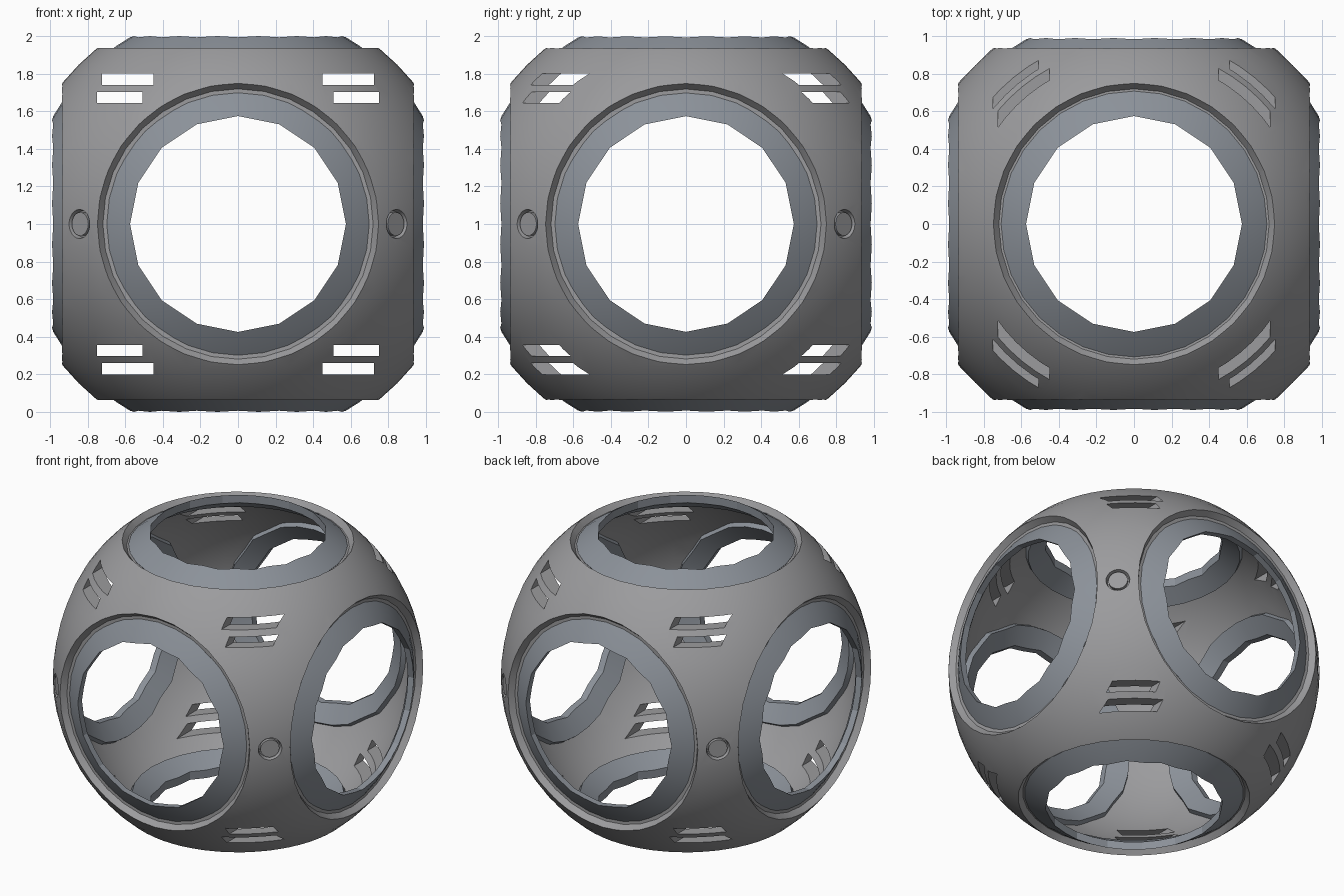
import bpy, bmesh, math
from mathutils import Matrix, Vector

if "Cube" in bpy.data.objects:
    bpy.data.objects.remove(bpy.data.objects["Cube"])

C = Vector((0, 0, 1))          # centre of the ball
R_OUT, R_IN = 1.2, 1.136       # shell radii
AXES = [Vector(a) for a in ((1,0,0), (-1,0,0), (0,1,0), (0,-1,0), (0,0,1), (0,0,-1))]
DIAGONALS = [Vector((x, y, 0)).normalized() for x in (1, -1) for y in (1, -1)]


def material(name, rgb):
    mat = bpy.data.materials.new(name)
    mat.diffuse_color = (*rgb, 1)
    mat.use_nodes = True
    mat.node_tree.nodes["Principled BSDF"].inputs["Base Color"].default_value = mat.diffuse_color
    return mat


SHELL_GREY = material("shell_grey", (0.33, 0.33, 0.34))
RING_GREY = material("ring_grey", (0.26, 0.285, 0.32))


def place(d):
    """Matrix turning local +z to direction d around the ball centre."""
    return Matrix.Translation(C) @ Vector((0, 0, 1)).rotation_difference(d).to_matrix().to_4x4()


def make(name, bm):
    bmesh.ops.recalc_face_normals(bm, faces=bm.faces)
    me = bpy.data.meshes.new(name)
    bm.to_mesh(me)
    bm.free()
    ob = bpy.data.objects.new(name, me)
    bpy.context.collection.objects.link(ob)
    return ob


def finish(ob, mat, angle):
    ob.data.materials.clear()
    ob.data.materials.append(mat)
    bpy.ops.object.select_all(action='DESELECT')
    ob.select_set(True)
    bpy.context.view_layer.objects.active = ob
    bpy.ops.object.shade_smooth_by_angle(angle=math.radians(angle))


def frustum(bm, d, r0, r1, h0, h1, seg):
    bmesh.ops.create_cone(bm, cap_ends=True, segments=seg, radius1=r0, radius2=r1, depth=h1 - h0,
                          matrix=place(d) @ Matrix.Translation((0, 0, (h0 + h1) / 2)))


def sphere(name, r):
    bm = bmesh.new()
    bmesh.ops.create_uvsphere(bm, u_segments=64, v_segments=32, radius=r,
                              matrix=Matrix.Translation(C))
    return make(name, bm)


# cutters: core, six tapered openings, corner slots, button recesses
core = sphere("core_cutter", R_IN)

bm = bmesh.new()
for d in AXES:
    frustum(bm, d, 0.8 * 0.9, 0.8 * 1.24, 0.9, 1.24, 32)
openings = make("opening_cutter", bm)

bm = bmesh.new()
for x0, x1, z0, z1 in ((0.45, 0.725, 0.74, 0.803), (0.51, 0.75, 0.645, 0.703)):
    for sx in (1, -1):
        for sz in (1, -1):
            m = Matrix.Translation((sx * (x0 + x1) / 2, 0, 1 + sz * (z0 + z1) / 2))
            bmesh.ops.create_cube(bm, size=1, matrix=m @ Matrix.Diagonal((x1 - x0, 3, z1 - z0, 1)))
slots = make("slot_cutter", bm)

bm = bmesh.new()
for d in DIAGONALS:
    frustum(bm, d, 0.07, 0.084, 1.165, 1.22, 24)
recesses = make("recess_cutter", bm)

# hollow shell
shell = sphere("outer_shell", R_OUT)
cutters = (core, openings, slots, recesses)
for cutter in cutters:
    mod = shell.modifiers.new(cutter.name, 'BOOLEAN')
    mod.operation, mod.solver, mod.object = 'DIFFERENCE', 'EXACT', cutter
bpy.context.view_layer.update()
result = bpy.data.meshes.new_from_object(
    shell.evaluated_get(bpy.context.evaluated_depsgraph_get()))
shell.modifiers.clear()
shell.data = result
for cutter in cutters:
    bpy.data.objects.remove(cutter)
finish(shell, SHELL_GREY, 30)

# curved rings set in the openings, with 16-sided holes
N, R_LOW = 32, 1.1


def ring_loop(bm, m, radius, sphere_r, flattened=()):
    loop = []
    for i in range(N):
        a = 2 * math.pi * i / N
        r = radius * (math.cos(math.pi / 16) if i % 8 in flattened else 1)
        loop.append(bm.verts.new(m @ Vector((r * math.cos(a), r * math.sin(a),
                                             math.sqrt(sphere_r ** 2 - r * r)))))
    return loop


for k, d in enumerate(AXES):
    bm = bmesh.new()
    m = place(d)
    side = abs(d.z) < 0.5
    top = 1.14 if side else 1.149          # side rings sit a touch deeper
    gap = (3, 5) if side else ()           # and leave slivers on the diagonals
    odd = (1, 3, 5, 7)
    loops = [ring_loop(bm, m, 0.575, top, odd), ring_loop(bm, m, 0.645, top),
             ring_loop(bm, m, 0.708, top, gap), ring_loop(bm, m, 0.685, R_LOW, gap),
             ring_loop(bm, m, 0.575, R_LOW, odd)]
    for a, b in zip(loops, loops[1:] + loops[:1]):
        for i in range(N):
            j = (i + 1) % N
            bm.faces.new((a[i], a[j], b[j], b[i]))
    finish(make(f"opening_ring_{k + 1}", bm), RING_GREY, 20)

# round buttons in the recesses
for k, d in enumerate(DIAGONALS):
    bm = bmesh.new()
    frustum(bm, d, 0.062, 0.062, 1.15, 1.19, 24)
    finish(make(f"button_{k + 1}", bm), SHELL_GREY, 30)
